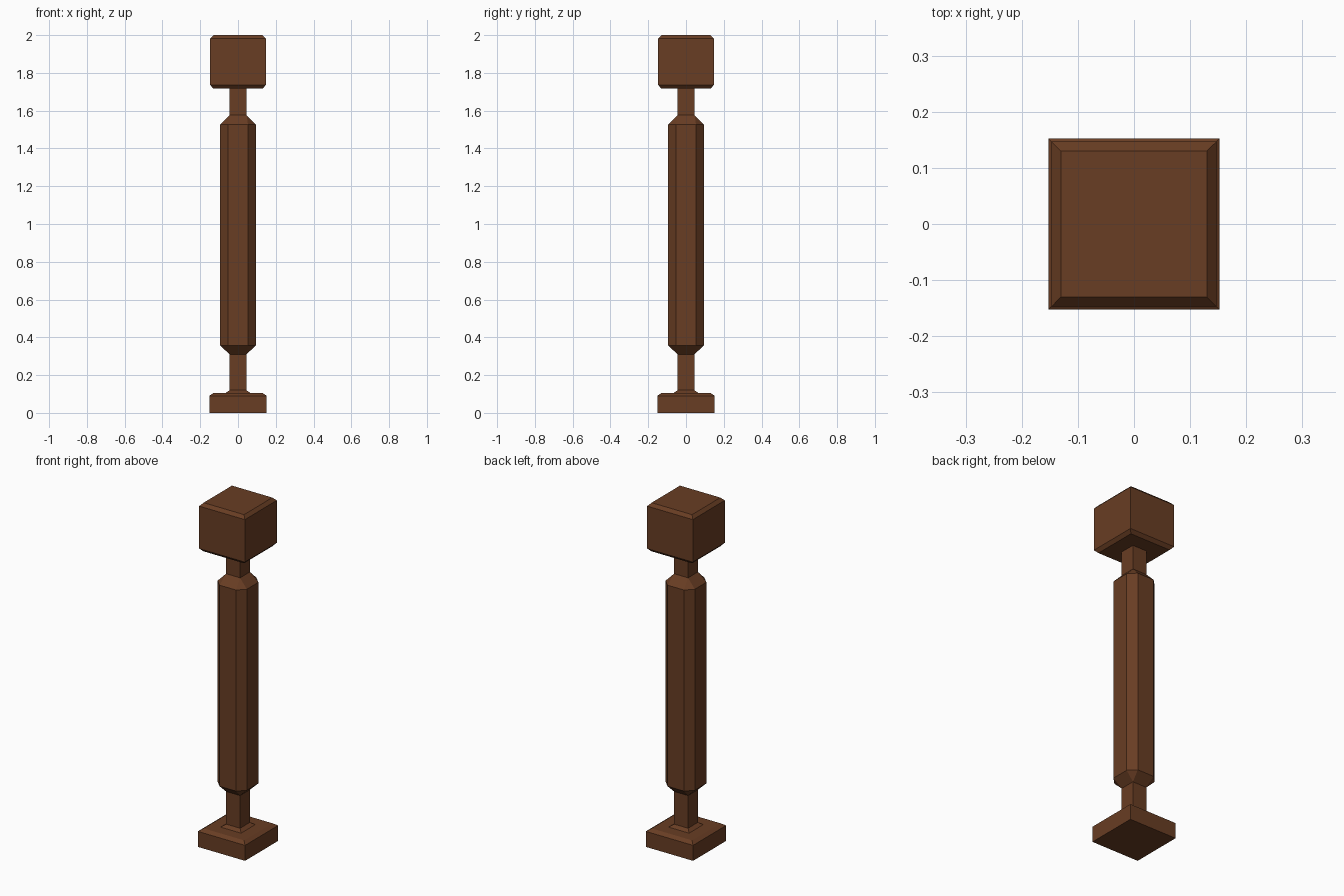
import bpy, bmesh

if "Cube" in bpy.data.objects:
    bpy.data.objects.remove(bpy.data.objects["Cube"])

wood = bpy.data.materials.new("brown_wood")
wood.diffuse_color = (0.14, 0.047, 0.017, 1)
wood.use_nodes = True
wood.node_tree.nodes["Principled BSDF"].inputs["Base Color"].default_value = wood.diffuse_color


def loft(name, rings):
    """Loft stacked rings (z, half width, half flat); flat == half gives a square."""
    bm = bmesh.new()
    loops = []
    for z, h, f in rings:
        pts = [(h, -f), (h, f), (f, h), (-f, h), (-h, f), (-h, -f), (-f, -h), (f, -h)]
        loops.append([bm.verts.new((x, y, z)) for x, y in pts])
    for a, b in zip(loops, loops[1:]):
        for i in range(8):
            j = (i + 1) % 8
            bm.faces.new((a[i], a[j], b[j], b[i]))
    bm.faces.new(loops[0][::-1])
    bm.faces.new(loops[-1])
    # Square rings have paired corners: merge them
    bmesh.ops.remove_doubles(bm, verts=bm.verts, dist=1e-5)
    bmesh.ops.recalc_face_normals(bm, faces=bm.faces)
    mesh = bpy.data.meshes.new(name)
    bm.to_mesh(mesh)
    bm.free()
    mesh.materials.append(wood)
    obj = bpy.data.objects.new(name, mesh)
    bpy.context.collection.objects.link(obj)
    return obj


def square(z, h):
    return (z, h, h)


# Square foot with a bevelled top edge
loft("base_plinth", [square(0, 0.152), square(0.09, 0.152), square(0.105, 0.13)])

# Slim square necks running into a chamfered octagonal shaft
loft("post_shaft", [
    square(0.10, 0.066), square(0.105, 0.066), square(0.12, 0.045), square(0.31, 0.045),
    (0.357, 0.094, 0.053), (1.527, 0.094, 0.053),
    square(1.577, 0.045), square(1.725, 0.045),
])

# Block on top, bevelled above and below
loft("top_block", [
    square(1.717, 0.13), square(1.735, 0.147),
    square(1.982, 0.147), square(2.0, 0.13),
])
